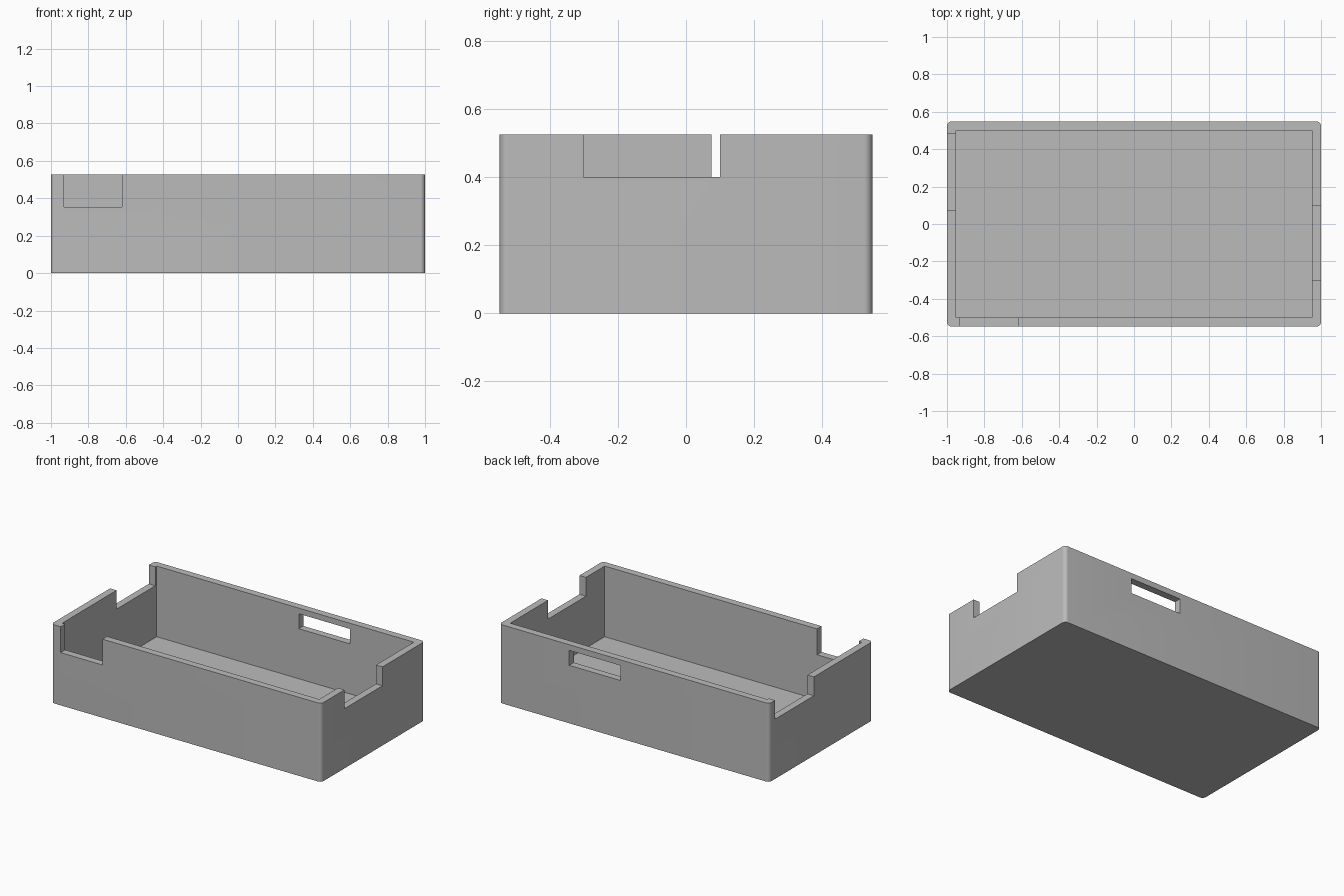
import bpy, bmesh

if "Cube" in bpy.data.objects:
    bpy.data.objects.remove(bpy.data.objects["Cube"], do_unlink=True)

HX, HY, H = 1.0, 0.548, 0.526      # outer half sizes and height
WALL, FLOOR, RADIUS = 0.048, 0.053, 0.025
OUT = 0.1                          # cutter overshoot

grey = bpy.data.materials.new("plain grey")
grey.use_nodes = True
colour = (0.5, 0.5, 0.5, 1)
grey.diffuse_color = colour
grey.node_tree.nodes["Principled BSDF"].inputs["Base Color"].default_value = colour


def box(name, xs, ys, zs, corner=0):
    """Box between limits, optionally with rounded vertical edges."""
    bm = bmesh.new()
    bmesh.ops.create_cube(bm, size=1)
    for v in bm.verts:
        v.co = [lim[0] if c < 0 else lim[1] for c, lim in zip(v.co, (xs, ys, zs))]
    if corner:
        upright = [e for e in bm.edges
                   if abs(e.verts[0].co.z - e.verts[1].co.z) > 0.1]
        bmesh.ops.bevel(bm, geom=upright, offset=corner, segments=8,
                        profile=0.5, affect='EDGES')
    mesh = bpy.data.meshes.new(name)
    bm.to_mesh(mesh)
    bm.free()
    mesh.materials.append(grey)
    obj = bpy.data.objects.new(name, mesh)
    bpy.context.collection.objects.link(obj)
    return obj


tray = box("open_box", (-HX, HX), (-HY, HY), (0, H), RADIUS)

# Inside space, wall notches and the slot in the back wall
IX, IY, TOP = HX - WALL, HY - WALL, H + OUT
MX, MY = HX - 2 * WALL, HY - 2 * WALL
cutters = [
    box("cavity_cutter", (-IX, IX), (-IY, IY), (FLOOR, TOP)),
    box("front_notch_cutter", (-0.93, -0.62), (-HY - OUT, -MY), (0.353, TOP)),
    box("left_notch_cutter", (MX, HX + OUT), (-0.302, 0.10), (0.40, TOP)),
    box("right_notch_cutter", (-HX - OUT, -MX), (0.075, 0.485), (0.40, TOP)),
    box("back_slot_cutter", (0.10, 0.481), (MY, HY + OUT), (0.388, 0.488)),
]

bpy.context.view_layer.objects.active = tray
for cutter in cutters:
    mod = tray.modifiers.new(cutter.name, 'BOOLEAN')
    mod.operation = 'DIFFERENCE'
    mod.solver = 'EXACT'
    mod.object = cutter
    bpy.ops.object.modifier_apply(modifier=mod.name)
    bpy.data.objects.remove(cutter, do_unlink=True)

# Smooth only the rounded corners
bpy.ops.object.select_all(action='DESELECT')
tray.select_set(True)
bpy.ops.object.shade_smooth_by_angle(angle=0.52)
